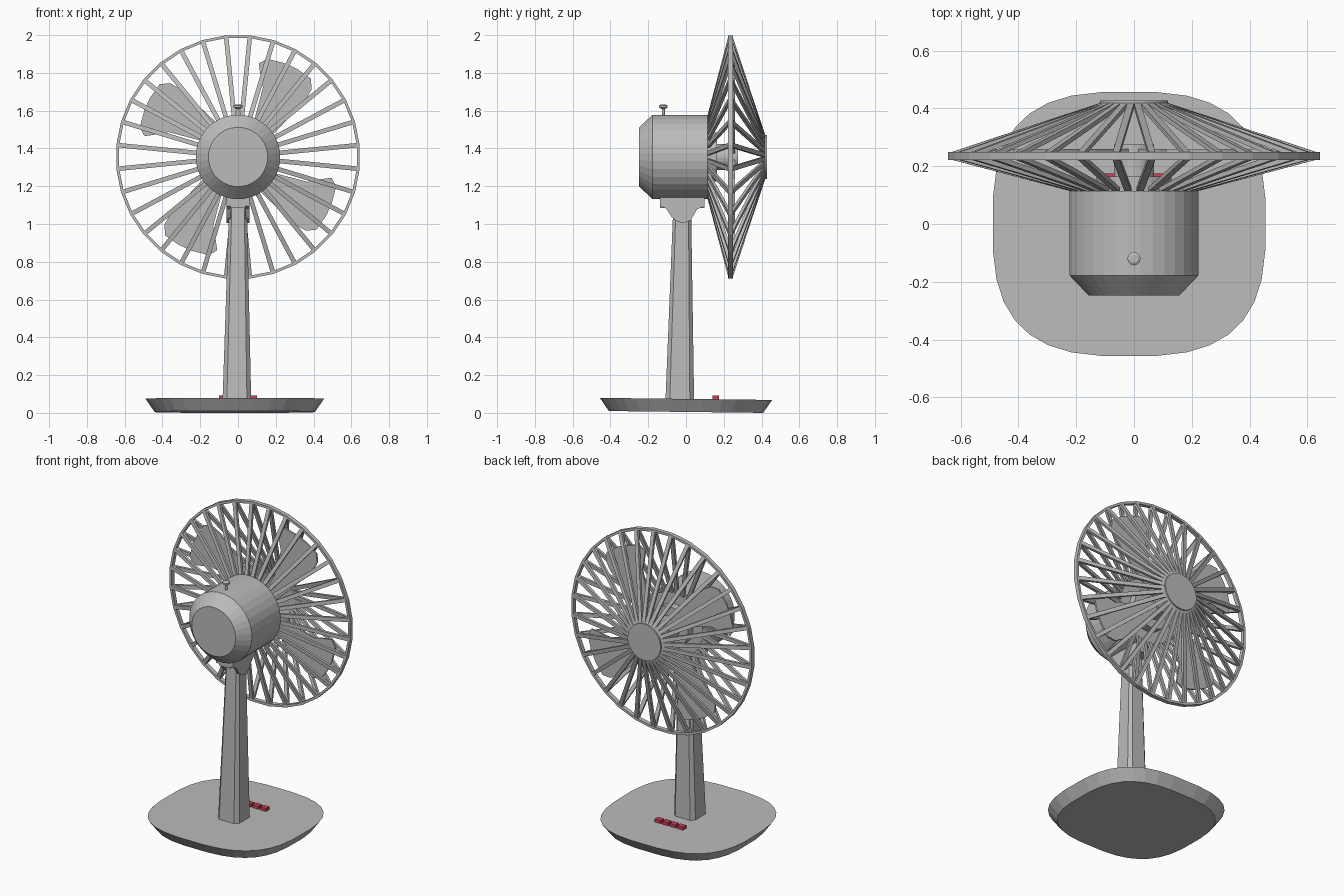
import bpy
import bmesh
from math import cos, sin, pi, copysign
from mathutils import Vector

if "Cube" in bpy.data.objects:
    bpy.data.objects.remove(bpy.data.objects["Cube"], do_unlink=True)

SEG = 32          # sides of all round parts, also the number of cage spokes
AXIS_Z = 1.355    # height of the motor axis


def material(name, rgb):
    mat = bpy.data.materials.new(name)
    mat.use_nodes = True
    mat.diffuse_color = (*rgb, 1)
    mat.node_tree.nodes["Principled BSDF"].inputs["Base Color"].default_value = (*rgb, 1)
    return mat


GREY = material("grey plastic", (0.5, 0.5, 0.5))
RED = material("red buttons", (0.6, 0.05, 0.1))


def build(name, solids, mat, closed=False):
    """Each solid is a list of cross-section rings skinned in order."""
    bm = bmesh.new()
    for rings in solids:
        rows = [[bm.verts.new(p) for p in ring] for ring in rings]
        n = len(rows[0])
        pairs = list(zip(rows, rows[1:]))
        if closed:
            pairs.append((rows[-1], rows[0]))
        for a, b in pairs:
            for i in range(n):
                j = (i + 1) % n
                bm.faces.new((a[i], a[j], b[j], b[i]))
        if not closed:
            bm.faces.new(rows[0][::-1])
            bm.faces.new(rows[-1])
    bmesh.ops.recalc_face_normals(bm, faces=bm.faces)
    mesh = bpy.data.meshes.new(name)
    bm.to_mesh(mesh)
    bm.free()
    mesh.materials.append(mat)
    obj = bpy.data.objects.new(name, mesh)
    bpy.context.collection.objects.link(obj)
    return obj


def turn(i):
    return 2 * pi * (i + 0.5) / SEG


def polar(r, a, y, t=0):
    """Point at radius r, angle a and sideways offset t around the motor axis."""
    return Vector((r * cos(a) - t * sin(a), y, AXIS_Z + r * sin(a) + t * cos(a)))


def lathe_y(profile):
    return [[polar(r, turn(i), y) for i in range(SEG)] for r, y in profile]


def lathe_z(x, y, profile, sides=12):
    return [[(x + r * cos(2 * pi * i / sides), y + r * sin(2 * pi * i / sides), z)
             for i in range(sides)] for r, z in profile]


def box(x0, x1, y0, y1, z0, z1):
    return [[(x0, y0, z), (x1, y0, z), (x1, y1, z), (x0, y1, z)] for z in (z0, z1)]


# Base: rounded square, narrower below, sloping slightly to the back
def base_ring(rx, ry, z):
    ring = []
    for i in range(SEG):
        c, s = cos(turn(i)), sin(turn(i))
        x = copysign(abs(c) ** 0.7, c) * rx - 0.017
        y = copysign(abs(s) ** 0.7, s) * ry
        ring.append((x, y, z - 0.012 * y))
    return ring


build("base", [[base_ring(0.425, 0.41, 0.005), base_ring(0.473, 0.458, 0.074)]], GREY)

# Control buttons
build("buttons", [box(x - 0.021, x + 0.021, 0.14, 0.175, 0.06, 0.092)
                  for x in (-0.08, -0.027, 0.027, 0.08)], RED)


# Pillar: tapered square with chamfered corners
def pillar_ring(x, y, h, z):
    c = h * 0.7
    pts = [(-c, -h), (c, -h), (h, -c), (h, c), (c, h), (-c, h), (-h, c), (-h, -c)]
    return [(x + px, y + py, z) for px, py in pts]


build("pillar", [[pillar_ring(-0.006, -0.033, 0.076, 0.06),
                  pillar_ring(0, -0.02, 0.047, 1.1)]], GREY)

# Tilt bracket: two rounded ears and a block under the motor
ear = [(-0.137, 1.15), (-0.137, 1.095), (-0.105, 1.082), (-0.075, 1.035), (-0.045, 1.012),
       (-0.01, 1.005), (0.025, 1.02), (0.06, 1.08), (0.097, 1.092), (0.097, 1.15)]
build("bracket_ears", [[[(s * x, y, z) for y, z in ear] for x in (0.04, 0.06)]
                       for s in (-1, 1)], GREY)
build("bracket_block", [box(-0.04, 0.04, -0.137, 0.097, 1.085, 1.16)], GREY)

# Motor housing with chamfered front cap, and the hub behind it
build("motor_housing", [lathe_y([(0.157, -0.248), (0.224, -0.178), (0.224, 0.115)])], GREY)
build("motor_collar", [lathe_y([(0.13, 0.11), (0.13, 0.165)])], GREY)
build("blade_hub", [lathe_y([(0.07, 0.16), (0.07, 0.275)])], GREY)

# Swing knob on top
build("swing_knob", [lathe_z(0, -0.12, [(0.008, 1.57), (0.008, 1.612)]),
                     lathe_z(0, -0.12, [(0.012, 1.61), (0.023, 1.618), (0.023, 1.627),
                                        (0.014, 1.632)])], GREY)

# Four flat blades, outline as radius and sideways offset
blade = [(0.05, -0.05), (0.21, -0.105), (0.444, -0.16), (0.507, -0.158), (0.552, -0.126),
         (0.56, -0.04), (0.554, 0.031), (0.528, 0.125), (0.484, 0.152), (0.424, 0.106),
         (0.385, 0.07), (0.22, 0.025), (0.05, 0.02)]
build("blades", [[[polar(r, pi / 3 + k * pi / 2, y, t) for r, t in blade]
                  for y in (0.249, 0.26)] for k in range(4)], GREY)

# Cage rim: a square band with a corner at each spoke
rim = lathe_y([(0.632, 0.222), (0.647, 0.222), (0.647, 0.249), (0.632, 0.249)])
build("cage_rim", [rim], GREY, closed=True)


# Cage spokes, front and back sets in line with each other
def spokes(r0, y0, r1, y1, wide=0.012, deep=0.008):
    along = Vector((r1 - r0, y1 - y0)).normalized()
    nr, ny = -along.y * deep, along.x * deep
    corners = ((-1, -1), (1, -1), (1, 1), (-1, 1))
    return [[[polar(r + d * nr, turn(i), y + d * ny, w * wide) for w, d in corners]
             for r, y in ((r0, y0), (r1, y1))] for i in range(SEG)]


build("front_spokes", spokes(0.205, 0.118, 0.638, 0.232), GREY)
build("back_spokes", spokes(0.1, 0.416, 0.638, 0.239), GREY)

# Round plate at the centre of the back cage
build("cage_centre_plate", [lathe_y([(0.118, 0.412), (0.118, 0.428)])], GREY)
